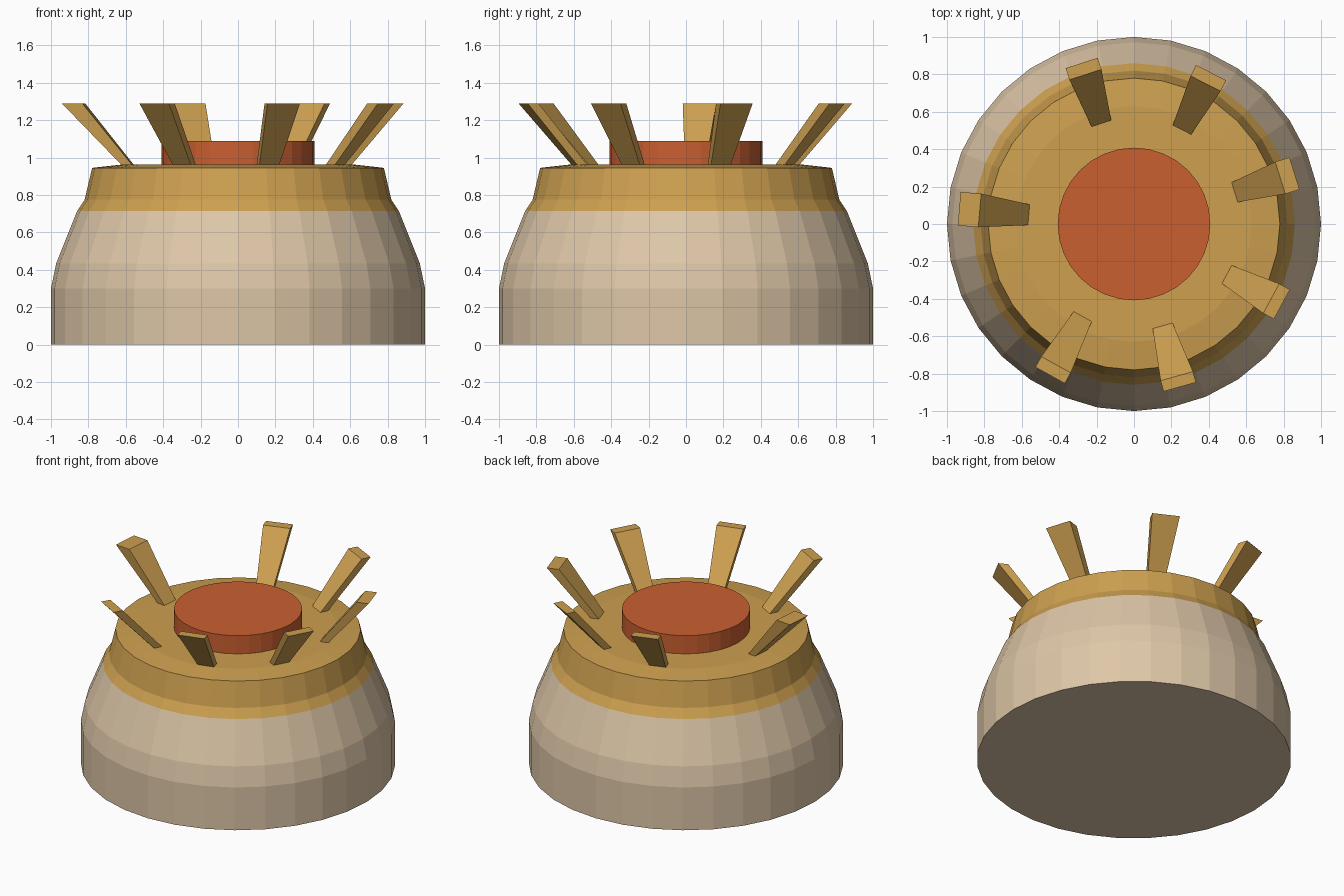
import bpy, bmesh, math
from mathutils import Matrix

if "Cube" in bpy.data.objects:
    bpy.data.objects.remove(bpy.data.objects["Cube"])


def material(name, rgb):
    m = bpy.data.materials.new(name)
    m.diffuse_color = (*rgb, 1.0)
    m.use_nodes = True
    m.node_tree.nodes["Principled BSDF"].inputs["Base Color"].default_value = m.diffuse_color
    return m


TAN = material("tan shell", (0.73, 0.57, 0.39))
GOLD = material("gold", (0.61, 0.35, 0.08))
ORANGE = material("burnt orange", (0.59, 0.115, 0.03))


def finish(name, bm, mats):
    bmesh.ops.recalc_face_normals(bm, faces=bm.faces[:])
    me = bpy.data.meshes.new(name)
    bm.to_mesh(me)
    bm.free()
    for m in mats:
        me.materials.append(m)
    ob = bpy.data.objects.new(name, me)
    bpy.context.collection.objects.link(ob)
    return ob


def lathe(name, profile, mats, split=None, sides=32):
    """Stack rings of (radius, z), cap both ends; faces above split use slot 1."""
    bm = bmesh.new()
    rings = [[bm.verts.new((r * math.cos(2 * math.pi * i / sides),
                            r * math.sin(2 * math.pi * i / sides), z))
              for i in range(sides)] for r, z in profile]
    for a, b in zip(rings, rings[1:]):
        for i in range(sides):
            j = (i + 1) % sides
            bm.faces.new((a[i], a[j], b[j], b[i]))
    bm.faces.new(rings[0][::-1])
    bm.faces.new(rings[-1])
    if split is not None:
        for f in bm.faces:
            if f.calc_center_median().z > split:
                f.material_index = 1
    return finish(name, bm, mats)


# Domed base with gold collar and nearly flat lid
lathe("base", [(1.0, 0.0), (1.0, 0.3), (0.972, 0.435), (0.86, 0.715),
               (0.82, 0.775), (0.78, 0.945), (0.63, 0.962)], [TAN, GOLD], split=0.715)

# Raised central disc
lathe("centre_disc", [(0.408, 0.94), (0.408, 1.09)], [ORANGE], sides=32)


# Flaring prongs: angle, outer top radius, top thickness
def prong(name, angle, reach, thick):
    bm = bmesh.new()
    # (inner radius, outer radius, half width, z)
    levels = [(0.555, 0.61, 0.054, 0.95), (reach - thick, reach, 0.09, 1.29)]
    low, high = [[bm.verts.new(p) for p in
                  ((r0, -w, z), (r1, -w, z), (r1, w, z), (r0, w, z))]
                 for r0, r1, w, z in levels]
    for i in range(4):
        j = (i + 1) % 4
        bm.faces.new((low[i], low[j], high[j], high[i]))
    bm.faces.new(low[::-1])
    bm.faces.new(high)
    bm.transform(Matrix.Rotation(math.radians(angle), 4, 'Z'))
    finish(name, bm, [GOLD])


for n, (angle, reach, thick) in enumerate([
        (17.5, 0.90, 0.08), (63, 0.908, 0.065), (108, 0.905, 0.065), (175, 0.938, 0.11),
        (241, 0.925, 0.065), (285.7, 0.905, 0.06), (331.5, 0.90, 0.065)]):
    prong(f"prong_{n + 1}", angle, reach, thick)
